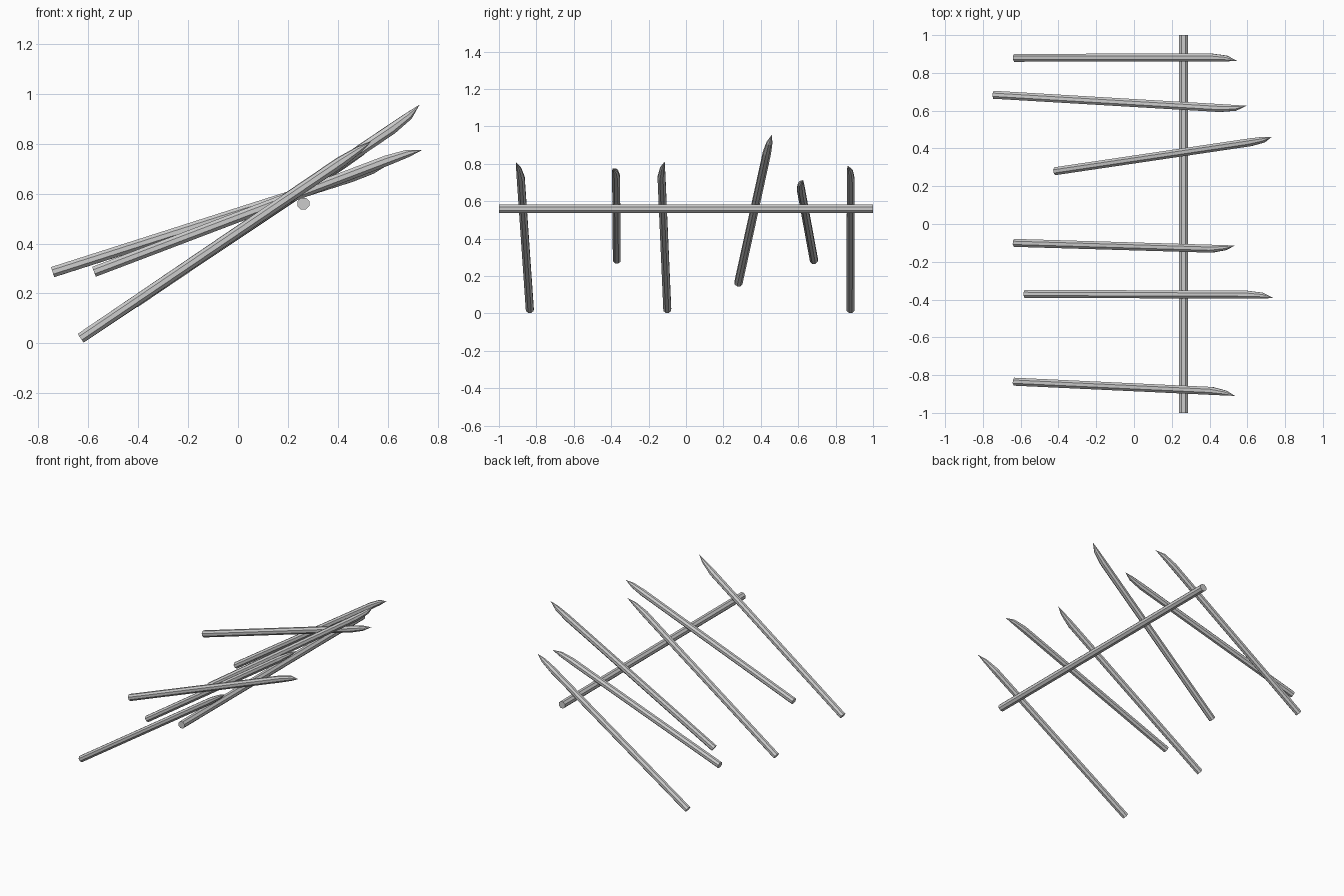
import bpy, bmesh, math
from mathutils import Vector

if "Cube" in bpy.data.objects:
    bpy.data.objects.remove(bpy.data.objects["Cube"])

SIDES = 8
R = 0.0228


def finish(name, bm):
    bmesh.ops.recalc_face_normals(bm, faces=bm.faces)
    me = bpy.data.meshes.new(name)
    bm.to_mesh(me)
    bm.free()
    ob = bpy.data.objects.new(name, me)
    bpy.context.collection.objects.link(ob)
    return ob


def stake(name, base, tip, off, mid_scale):
    """Octagonal pole whose end is carved to a point on one side.
    off = direction (sideways, upward) of the point from the pole axis."""
    base, tip = Vector(base), Vector(tip)
    off = Vector(off).normalized() * R * 0.9
    end = tip.copy()
    for _ in range(3):
        d = (end - base).normalized()
        side = Vector((0, 0, 1)).cross(d).normalized()
        up = d.cross(side)
        shift = side * off.x + up * off.y
        end = tip - shift
    bm = bmesh.new()

    def ring(centre, s):
        verts = []
        for i in range(SIDES):
            a = 2 * math.pi * (i + 0.5) / SIDES
            verts.append(bm.verts.new(
                centre + (side * math.cos(a) + up * math.sin(a)) * R * s))
        return verts

    rings = [ring(base, 1),
             ring(end - d * 0.15, 1),
             ring(end - d * 0.06 + shift * (1 - mid_scale), mid_scale)]
    point = bm.verts.new(tip)
    bm.faces.new(rings[0])
    for i in range(SIDES):
        j = (i + 1) % SIDES
        for a, b in zip(rings, rings[1:]):
            bm.faces.new((a[i], a[j], b[j], b[i]))
        bm.faces.new((rings[-1][i], rings[-1][j], point))
    return finish(name, bm)


# horizontal rail the stakes lean on
bpy.ops.mesh.primitive_cylinder_add(vertices=SIDES, radius=0.0255, depth=2,
                                    location=(0.262, 0, 0.56))
rail = bpy.context.object
rail.name = "rail"
rail.rotation_euler = (math.pi / 2, 0, 0)
for v in rail.data.vertices:
    x, y = v.co.x, v.co.y
    c, s = math.cos(math.pi / 8), math.sin(math.pi / 8)
    v.co.x, v.co.y = x * c - y * s, x * s + y * c

# sharpened stakes: base centre, point, carved side, taper of the cut
stakes = [
    ((-0.63, -0.835, 0.021), (0.535, -0.91, 0.81), (-1, 0), 0.62),
    ((-0.577, -0.37, 0.287), (0.74, -0.392, 0.776), (-1, -0.6), 0.72),
    ((-0.63, -0.10, 0.021), (0.535, -0.114, 0.812), (1, 0), 0.62),
    ((-0.415, 0.28, 0.163), (0.728, 0.46, 0.957), (0.6, 1), 0.72),
    ((-0.742, 0.684, 0.286), (0.597, 0.626, 0.713), (1, 0), 0.72),
    ((-0.63, 0.88, 0.021), (0.545, 0.864, 0.79), (-1, -0.7), 0.72),
]
for i, args in enumerate(stakes):
    stake(f"stake_{i + 1}", *args)
